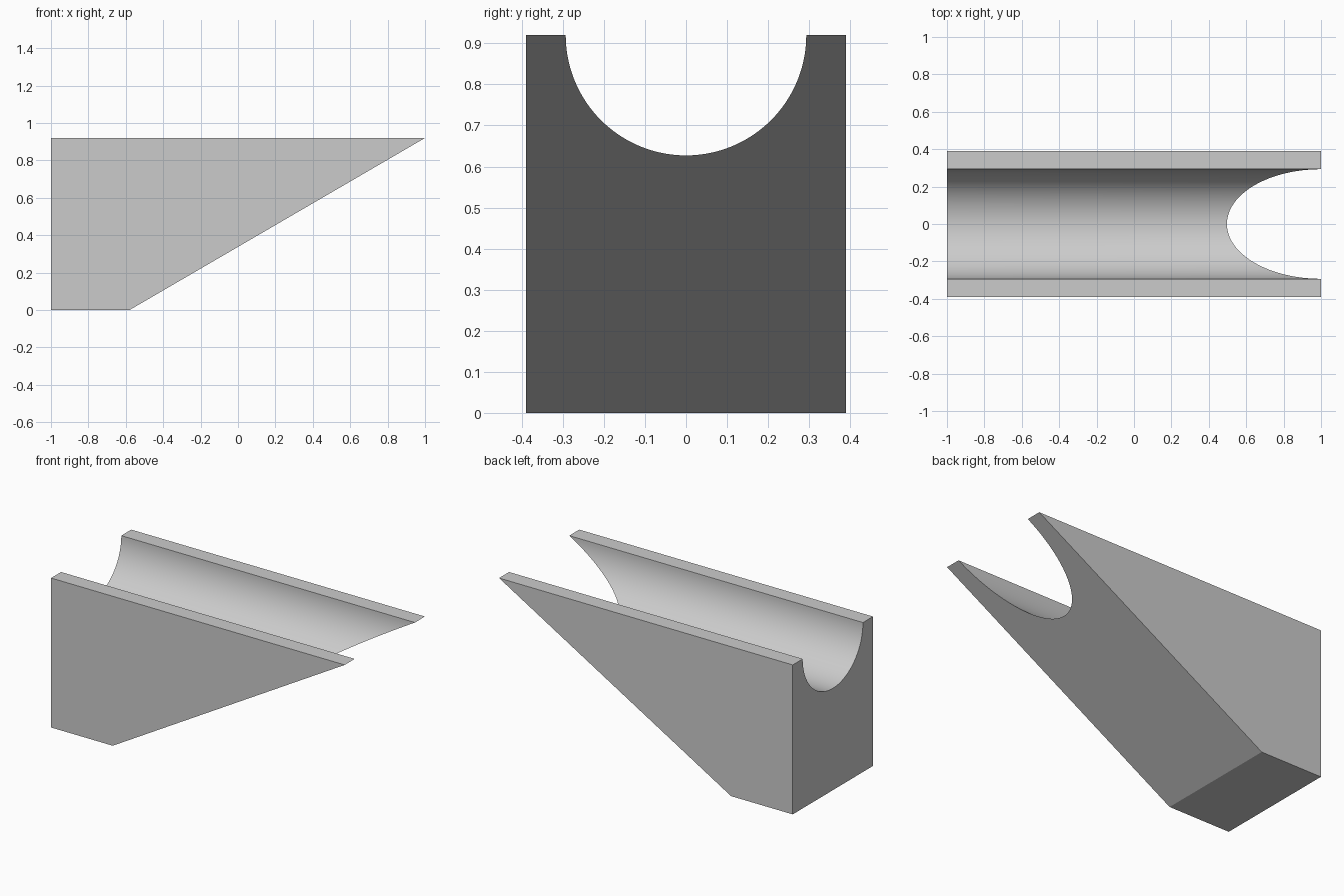
import bpy
import bmesh
import math

if "Cube" in bpy.data.objects:
    bpy.data.objects.remove(bpy.data.objects["Cube"], do_unlink=True)

# Plain grey material
grey = bpy.data.materials.new("light grey")
grey.use_nodes = True
colour = (0.6, 0.6, 0.6, 1)
grey.diffuse_color = colour
grey.node_tree.nodes["Principled BSDF"].inputs["Base Color"].default_value = colour

HALF_WIDTH, HEIGHT, RADIUS = 0.39, 0.92, 0.293
BACK_X, FOOT_X, TIP_X = -1.0, -0.58, 1.0
STEPS = 64


def slope_x(z):
    """Where the slanted underside meets a given height."""
    return FOOT_X + (TIP_X - FOOT_X) * z / HEIGHT


# Cross-section: rectangle with a half-round channel in the top
profile = [(-HALF_WIDTH, 0), (HALF_WIDTH, 0), (HALF_WIDTH, HEIGHT)]
for i in range(STEPS + 1):
    a = math.pi * i / STEPS
    profile.append((RADIUS * math.cos(a), HEIGHT - RADIUS * math.sin(a)))
profile.append((-HALF_WIDTH, HEIGHT))

# Sweep the section from the upright end to the slanted end
bm = bmesh.new()
back = [bm.verts.new((BACK_X, y, z)) for y, z in profile]
slant = [bm.verts.new((slope_x(z), y, z)) for y, z in profile]
bm.faces.new(back[::-1])
bm.faces.new(slant)
count = len(profile)
for i in range(count):
    j = (i + 1) % count
    bm.faces.new((back[i], back[j], slant[j], slant[i]))
bmesh.ops.recalc_face_normals(bm, faces=bm.faces)
mesh = bpy.data.meshes.new("channel_block")
bm.to_mesh(mesh)
bm.free()
mesh.materials.append(grey)

block = bpy.data.objects.new("channel_block", mesh)
bpy.context.collection.objects.link(block)

# Smooth channel, sharp block edges
bpy.ops.object.select_all(action="DESELECT")
block.select_set(True)
bpy.context.view_layer.objects.active = block
bpy.ops.object.shade_smooth_by_angle(angle=math.radians(30))
